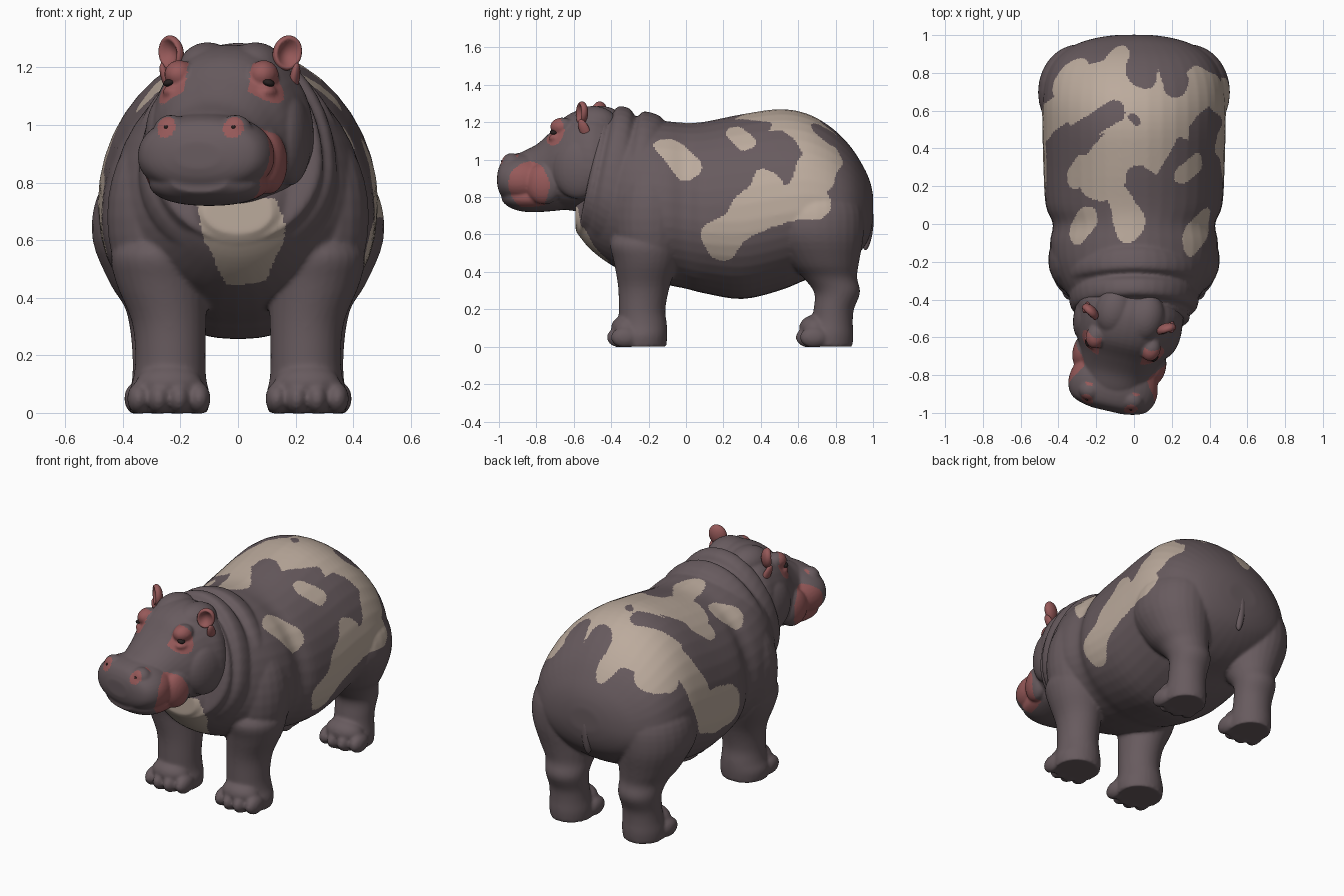
import bpy, bmesh
from math import sin, cos, pi, atan2, radians, copysign
from mathutils import Matrix, Vector, Euler, noise

cube = bpy.data.objects.get("Cube")
if cube:
    bpy.data.objects.remove(cube)


def material(name, rgb):
    m = bpy.data.materials.new(name)
    m.use_nodes = True
    m.diffuse_color = (*rgb, 1)
    m.node_tree.nodes["Principled BSDF"].inputs["Base Color"].default_value = (*rgb, 1)
    return m


HIDE = material("dark hide", (.137, .104, .113))
PALE = material("pale patch", (.50, .405, .335))
PINK = material("pink skin", (.305, .1, .1))
BLACK = material("eye black", (.02, .014, .014))

HEAD = Matrix.Translation((0, -.38, 0)) @ Matrix.Rotation(radians(-13), 4, 'Z')


def smooth_rows(rows, steps=4):
    """Catmull-Rom interpolation through rows of numbers."""
    rows = [Vector(r) for r in rows]
    out = []
    for i in range(len(rows) - 1):
        a, b, c, d = rows[max(i - 1, 0)], rows[i], rows[i + 1], rows[min(i + 2, len(rows) - 1)]
        for k in range(steps):
            t = k / steps
            out.append(b + (c - a) * (t / 2) + (a * 2 - b * 5 + c * 4 - d) * (t * t / 2)
                       + (b * 3 - a - c * 3 + d) * (t ** 3 / 2))
    return out + [rows[-1]]


def skin_rings(bm, rings):
    loops = [[bm.verts.new(p) for p in ring] for ring in rings]
    for a, b in zip(loops, loops[1:]):
        for i in range(len(a)):
            j = (i + 1) % len(a)
            bm.faces.new((a[i], a[j], b[j], b[i]))
    bm.faces.new(loops[0])
    bm.faces.new(loops[-1])


def barrel(bm, rows, low=.42, lean=0, power=1, n=40):
    """Horizontal loft: rows of y, half width, top, bottom."""
    rings = []
    for y, w, top, bot in smooth_rows(rows):
        mid = bot + (top - bot) * low
        ring = []
        for i in range(n):
            c, s = cos(2 * pi * i / n), sin(2 * pi * i / n)
            c, s = copysign(abs(c) ** power, c), copysign(abs(s) ** power, s)
            z = mid + s * ((top - mid) if s > 0 else (mid - bot))
            ring.append((w * c, y - lean * (top - z), z))
        rings.append(ring)
    skin_rings(bm, rings)


def column(bm, rows, side, n=28):
    """Upright loft: rows of z, centre x, centre y, radius x, radius y."""
    skin_rings(bm, [[(side * (x + rx * cos(2 * pi * i / n)), y + ry * sin(2 * pi * i / n), z)
                     for i in range(n)] for z, x, y, rx, ry in smooth_rows(rows)])


def ball(bm, centre, radii, turn=(0, 0, 0)):
    m = Matrix.LocRotScale(Vector(centre), Euler(turn), Vector(radii))
    return bmesh.ops.create_uvsphere(bm, u_segments=24, v_segments=16, radius=1, matrix=m)["verts"]


def finish(name, bm, mats, voxel=0, rounds=4, rule=None, matrix=None):
    """Turn a bmesh into an object, optionally fused into one skin."""
    bmesh.ops.recalc_face_normals(bm, faces=bm.faces)
    mesh = bpy.data.meshes.new(name)
    bm.to_mesh(mesh)
    bm.free()
    ob = bpy.data.objects.new(name, mesh)
    bpy.context.scene.collection.objects.link(ob)
    if voxel:
        r = ob.modifiers.new("fuse", 'REMESH')
        r.mode, r.voxel_size = 'VOXEL', voxel
        s = ob.modifiers.new("soften", 'SMOOTH')
        s.factor, s.iterations = .5, rounds
        dg = bpy.context.evaluated_depsgraph_get()
        mesh = bpy.data.meshes.new_from_object(ob.evaluated_get(dg))
        ob.modifiers.clear()
        ob.data = mesh
    mesh.materials.clear()
    for m in mats:
        mesh.materials.append(m)
    for p in mesh.polygons:
        p.use_smooth = True
        p.material_index = rule(p.center) if rule else 0
    if matrix:
        ob.matrix_world = matrix
    return ob


# Patches: strokes of (y, girth, y, girth, radius), girth measured from the spine
PALE_STROKES = [
    (-.08, .37, .01, .49, .075), (.19, .86, .28, .77, .1), (.28, .77, .42, .63, .1),
    (.45, .68, .68, .68, .085), (.62, .65, .74, .45, .1), (.74, .45, .62, .25, .1),
    (.65, -.15, .65, .2, .17), (.62, -.3, .75, -.4, .13), (.8, -.12, .72, -.38, .1),
    (.85, -.12, .7, -.1, .1), (.45, 0, .25, -.2, .13), (.3, -.3, .25, -.35, .06),
    (.15, -.08, 0, -.02, .08), (.5, .2, .35, .12, .12), (.26, .28, .32, .37, .05),
    (-.04, -.36, .02, -.3, .07), (.6, -.45, .5, -.7, .09), (.45, -.75, .25, -.78, .11)]
DARK_STROKES = [
    (.6, -.1, .47, -.32, .06), (.43, .27, .24, .16, .04), (.26, .02, .18, .14, .055),
    (.95, .1, .8, .04, .1), (.92, .2, .75, .25, .07), (.56, 0, .55, .01, .03)]


def painted(p, strokes):
    for y1, g1, y2, g2, r in strokes:
        a, d = Vector((y1, g1)), Vector((y2 - y1, g2 - g1))
        t = max(0, min(1, (p - a).dot(d) / d.length_squared))
        if (p - a - d * t).length < r:
            return True
    return False


def hide_rule(c):
    wob = noise.noise(c * 7) * .03
    if c.y < -.4:
        half = min(.14, .07 + (c.z - .45) * .5)
        return int(abs(c.x - (.72 - c.z) * .12) < half + wob and .45 < c.z + wob < .74)
    p = Vector((c.y + wob, .5 * atan2(c.x / .47, (c.z - .65) / .57) + wob))
    return int(c.z > .42 and painted(p, PALE_STROKES) and not painted(p, DARK_STROKES))


# Body: torso, folded neck, legs and toes fused together
bm = bmesh.new()
barrel(bm, [(-.59, .12, .8, .62), (-.53, .2, .95, .54), (-.45, .28, 1.1, .47),
            (-.35, .37, 1.19, .41), (-.22, .43, 1.21, .36), (-.1, .445, 1.205, .33),
            (0, .43, 1.197, .31), (.1, .468, 1.203, .285), (.3, .48, 1.243, .255),
            (.5, .485, 1.27, .3), (.65, .485, 1.245, .36), (.78, .465, 1.17, .4),
            (.88, .41, 1.07, .46), (.95, .31, .96, .53), (.985, .2, .88, .6),
            (1.0, .1, .81, .67)])
barrel(bm, [(-.08, .3, 1.15, .5), (-.13, .35, 1.225, .48), (-.18, .38, 1.25, .48),
            (-.23, .37, 1.257, .49), (-.265, .345, 1.228, .5), (-.295, .345, 1.268, .5),
            (-.335, .34, 1.285, .52), (-.37, .325, 1.28, .55), (-.4, .295, 1.24, .57),
            (-.425, .295, 1.255, .59), (-.45, .27, 1.24, .6), (-.47, .2, 1.15, .66)], lean=.2)
for side in (-1, 1):
    column(bm, [(0, .24, -.235, .135, .13), (.06, .24, -.235, .142, .135), (.12, .237, -.232, .127, .13),
                (.2, .235, -.235, .122, .125), (.32, .24, -.225, .13, .138), (.45, .265, -.215, .158, .17),
                (.55, .275, -.215, .165, .19), (.63, .25, -.2, .14, .16)], side)
    column(bm, [(0, .25, .76, .12, .13), (.06, .25, .765, .125, .13), (.13, .25, .78, .117, .112),
                (.2, .25, .79, .117, .108), (.29, .25, .808, .125, .123), (.37, .255, .77, .14, .145),
                (.45, .27, .735, .175, .19), (.6, .29, .7, .215, .25), (.75, .275, .7, .215, .24),
                (.88, .25, .69, .15, .16)], side)
    ball(bm, (side * .26, -.19, .68), (.195, .2, .33))
    ball(bm, (side * .19, .735, .74), (.25, .24, .3))
    # Toes spread around the front of each foot, under a sloping instep
    for x, y, reach in ((.24, -.25, .11), (.25, .75, .1)):
        ball(bm, (side * x, y - reach * .6, .1), (.115, .085, .07))
        for k in (-1.5, -.5, .5, 1.5):
            ball(bm, (side * x + k * .07, y - reach + abs(k) * .022, .05), (.04, .075, .055))
finish("body", bm, [HIDE, PALE], .0095, 6, hide_rule)


# Head: skull, upper lip, jaw, cheeks, lids and nostril mounds
def head_rule(c):
    x, d, z = abs(c.x), -c.y, c.z
    wob = noise.noise(c * 14) * .15
    mouth = x > .165 and ((d - .42) / .115) ** 2 + ((z - .86) / .13) ** 2 < 1 + wob
    eye = x > .112 and ((d - .295) / .062) ** 2 + ((z - 1.155) / .08) ** 2 < 1 + wob
    nostril = ((x - .12) / .034) ** 2 + ((z - .992) / .036) ** 2 < 1 + wob and d > .5
    return int(mouth or eye or nostril)


bm = bmesh.new()
barrel(bm, [(.06, .22, 1.2, .75), (-.06, .285, 1.27, .72), (-.16, .275, 1.275, .72),
            (-.26, .25, 1.235, .73), (-.34, .215, 1.155, .74), (-.42, .19, 1.085, .75),
            (-.5, .16, 1.045, .78), (-.56, .1, 1.01, .82)], power=.93)
barrel(bm, [(-.3, .14, 1, .77), (-.38, .205, 1.025, .76), (-.46, .236, 1.04, .752),
            (-.53, .235, 1.035, .757), (-.585, .205, 1.015, .78), (-.612, .15, .98, .81),
            (-.625, .08, .94, .85)], low=.48, power=.92)
barrel(bm, [(-.2, .15, .85, .74), (-.38, .2, .85, .722), (-.48, .205, .85, .72),
            (-.55, .18, .85, .735), (-.6, .1, .83, .765)], low=.6, power=.9)
for side in (-1, 1):
    ball(bm, (side * .085, -.1, 1.195), (.1, .13, .092))
    ball(bm, (side * .15, -.255, 1.175), (.052, .065, .05))
    ball(bm, (side * .163, -.275, 1.115), (.04, .05, .025))
    ball(bm, (side * .115, -.54, .98), (.06, .055, .055))
    ball(bm, (side * .22, -.15, .95), (.07, .14, .16))
    ball(bm, (side * .19, -.345, .87), (.062, .1, .11))
finish("head", bm, [HIDE, PINK], .008, 5, head_rule, HEAD)

# Ears, eyes and nostrils on both sides of the head
for side, word in ((1, "left"), (-1, "right")):
    bm = bmesh.new()
    turn = (0, side * .3, side * .55)
    frame = Matrix.LocRotScale(Vector((side * .207, -.135, 1.25)), Euler(turn), None)
    for v in ball(bm, (0, 0, 0), (.052, .033, .062)):
        rim = (v.co.x / .052) ** 2 + (v.co.z / .062) ** 2
        if v.co.y < 0 and rim < .7:
            v.co.y += .045 * (1 - rim / .7)
        v.co = frame @ v.co
    ball(bm, (side * .228, -.115, 1.16), (.017, .028, .06), (.35, side * .25, 0))
    finish(word + "_ear", bm, [PINK], matrix=HEAD)

    bm = bmesh.new()
    ball(bm, (side * .176, -.294, 1.147), (.022, .022, .013), (0, side * .3, 0))
    finish(word + "_eye", bm, [BLACK], matrix=HEAD)

    bm = bmesh.new()
    ball(bm, (side * .12, -.589, .992), (.008, .008, .007))
    finish(word + "_nostril", bm, [BLACK], matrix=HEAD)

# Tail
bm = bmesh.new()
ball(bm, (0, .972, .63), (.028, .028, .115), (-.12, 0, 0))
finish("tail", bm, [HIDE])
